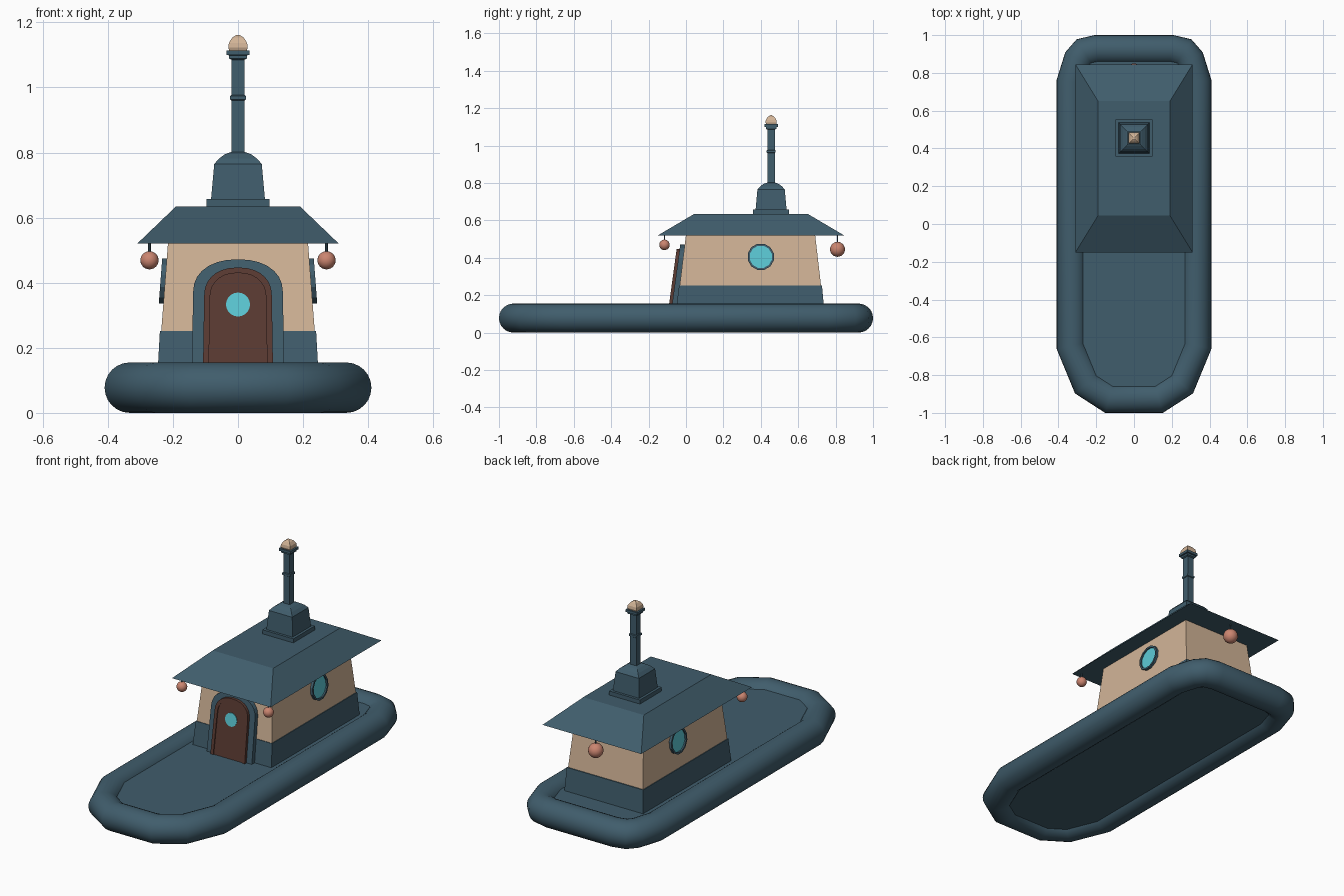
import bpy, bmesh, math
from mathutils import Vector

if "Cube" in bpy.data.objects:
    bpy.data.objects.remove(bpy.data.objects["Cube"])


def material(name, rgb):
    m = bpy.data.materials.new(name)
    lin = [((c / 255 + 0.055) / 1.055) ** 2.4 for c in rgb]
    m.diffuse_color = (*lin, 1)
    m.use_nodes = True
    m.node_tree.nodes["Principled BSDF"].inputs["Base Color"].default_value = m.diffuse_color
    return m


BLUE = material("slate blue", (64, 93, 108))
TAN = material("tan wall", (210, 180, 151))
BROWN = material("door brown", (90, 58, 50))
GLASS = material("cyan glass", (92, 202, 214))
CLAY = material("lantern clay", (203, 133, 112))


def finish(name, bm, mats, smooth=False):
    bmesh.ops.recalc_face_normals(bm, faces=bm.faces)
    me = bpy.data.meshes.new(name)
    bm.to_mesh(me)
    bm.free()
    for m in mats:
        me.materials.append(m)
    for p in me.polygons:
        p.use_smooth = smooth
    ob = bpy.data.objects.new(name, me)
    bpy.context.collection.objects.link(ob)
    return ob


def loft(name, loops, mats, closed=False, smooth=False):
    """Skin a row of equal-length loops; the end cap takes the last material."""
    bm = bmesh.new()
    rows = [[bm.verts.new(p) for p in lp] for lp in loops]
    n = len(rows[0])
    pairs = list(zip(rows, rows[1:])) + ([(rows[-1], rows[0])] if closed else [])
    for a, b in pairs:
        for i in range(n):
            j = (i + 1) % n
            bm.faces.new((a[i], a[j], b[j], b[i]))
    if not closed:
        bm.faces.new(rows[0])
        bm.faces.new(rows[-1]).material_index = len(mats) - 1
    return finish(name, bm, mats, smooth)


def rect(x, y0, y1, z):
    return [(-x, y0, z), (x, y0, z), (x, y1, z), (-x, y1, z)]


# hull outline (centre line of the round bumper)
half = [(0.13, -0.9225), (0.25, -0.845), (0.3325, -0.645), (0.3325, 0.75),
        (0.295, 0.87), (0.262, 0.908), (0.20, 0.9225)]
outline = [Vector(p) for p in half] + [Vector((-x, y)) for x, y in reversed(half)]


def offset(d, z):
    pts, n = [], len(outline)
    for i, p in enumerate(outline):
        e1 = (p - outline[i - 1]).normalized()
        e2 = (outline[(i + 1) % n] - p).normalized()
        n1, n2 = Vector((e1.y, -e1.x)), Vector((e2.y, -e2.x))
        q = p + (n1 + n2) * (d / (1 + n1.dot(n2)))
        pts.append((q.x, q.y, z))
    return pts


R = 0.0775
loft("hull_bumper", [offset(R * math.cos(a), R + R * math.sin(a))
                     for a in (2 * math.pi * k / 24 for k in range(24))],
     [BLUE], closed=True, smooth=True)
loft("deck", [offset(-0.02, 0.03), offset(-0.02, 0.123)], [BLUE])

# cabin and roof
loft("cabin_base", [rect(0.248, -0.055, 0.74, 0.11), rect(0.24, -0.037, 0.727, 0.252)], [BLUE])
loft("cabin_wall", [rect(0.236, -0.034, 0.722, 0.25), rect(0.215, 0.0, 0.69, 0.525)], [TAN])
loft("roof", [rect(0.31, -0.15, 0.845, 0.52), rect(0.19, 0.045, 0.65, 0.635)], [BLUE])


# chimney, square in plan
def square_stack(name, steps, mat):
    loft(name, [rect(r, 0.455 - r, 0.455 + r, z) for r, z in steps], [mat])


square_stack("chimney_plate", [(0.097, 0.63), (0.097, 0.658)], BLUE)
square_stack("chimney_base", [(0.083, 0.655), (0.073, 0.765), (0.058, 0.782),
                              (0.04, 0.795), (0.02, 0.802)], BLUE)
square_stack("chimney_pole", [(0.02, 0.795), (0.02, 0.96), (0.024, 0.963), (0.024, 0.974),
                              (0.02, 0.977), (0.02, 1.085), (0.028, 1.089), (0.028, 1.099),
                              (0.036, 1.1), (0.036, 1.114)], BLUE)
square_stack("chimney_knob", [(0.026, 1.112), (0.03, 1.123), (0.028, 1.137),
                              (0.018, 1.153), (0.004, 1.162)], TAN)


# arched door leaning with the front wall
def arch(w, spring, top, out):
    pts = [(-w - 0.004, 0.11), ]
    for k in range(15):
        a = math.pi * (1 - k / 14)
        c, s = math.cos(a), math.sin(a)
        pts.append((w * math.copysign(abs(c) ** 0.9, c), spring + (top - spring) * abs(s) ** 0.9))
    pts.append((w + 0.004, 0.11))
    return [(x, -0.05 + 0.137 * (z - 0.155) - out, z) for x, z in pts]


loft("door_frame", [arch(0.138, 0.37, 0.472, -0.01), arch(0.138, 0.37, 0.472, 0.024)], [BLUE])
loft("door", [arch(0.104, 0.36, 0.447, 0.0), arch(0.104, 0.36, 0.447, 0.04),
              arch(0.086, 0.355, 0.43, 0.04), arch(0.086, 0.355, 0.43, 0.035)], [BROWN])


def door_disc(out):
    ring = [(0.037 * math.cos(a), 0.333 + 0.037 * math.sin(a))
            for a in (2 * math.pi * k / 20 for k in range(20))]
    return [(x, -0.05 + 0.137 * (z - 0.155) - out, z) for x, z in ring]


loft("door_window", [door_disc(0.033), door_disc(0.038)], [GLASS])


# round side windows
def porthole(side, r, out):
    pts = []
    for k in range(12):
        a = 2 * math.pi * (k + 0.5) / 12
        z = 0.405 + r * math.sin(a)
        pts.append((side * (0.236 - 0.076 * (z - 0.25) + out), 0.4 + r * math.cos(a), z))
    return pts


for side, tag in ((-1, "left"), (1, "right")):
    loft("window_" + tag, [porthole(side, 0.072, -0.01), porthole(side, 0.072, 0.014),
                           porthole(side, 0.061, 0.014), porthole(side, 0.061, 0.006)],
         [BLUE, GLASS])


# hanging lanterns
def lantern(name, x, y, z, r):
    bm = bmesh.new()
    bmesh.ops.create_uvsphere(bm, u_segments=20, v_segments=12, radius=r)
    finish(name, bm, [CLAY], True).location = (x, y, z)
    ring = [(math.cos(math.pi * k / 3) * 0.004, math.sin(math.pi * k / 3) * 0.004) for k in range(6)]
    loft(name + "_cord", [[(x + a, y + b, h) for a, b in ring] for h in (z + r * 0.8, 0.525)], [BLUE])


lantern("lantern_front_left", -0.272, -0.115, 0.469, 0.028)
lantern("lantern_front_right", 0.272, -0.115, 0.469, 0.028)
lantern("lantern_back", 0, 0.81, 0.445, 0.04)
